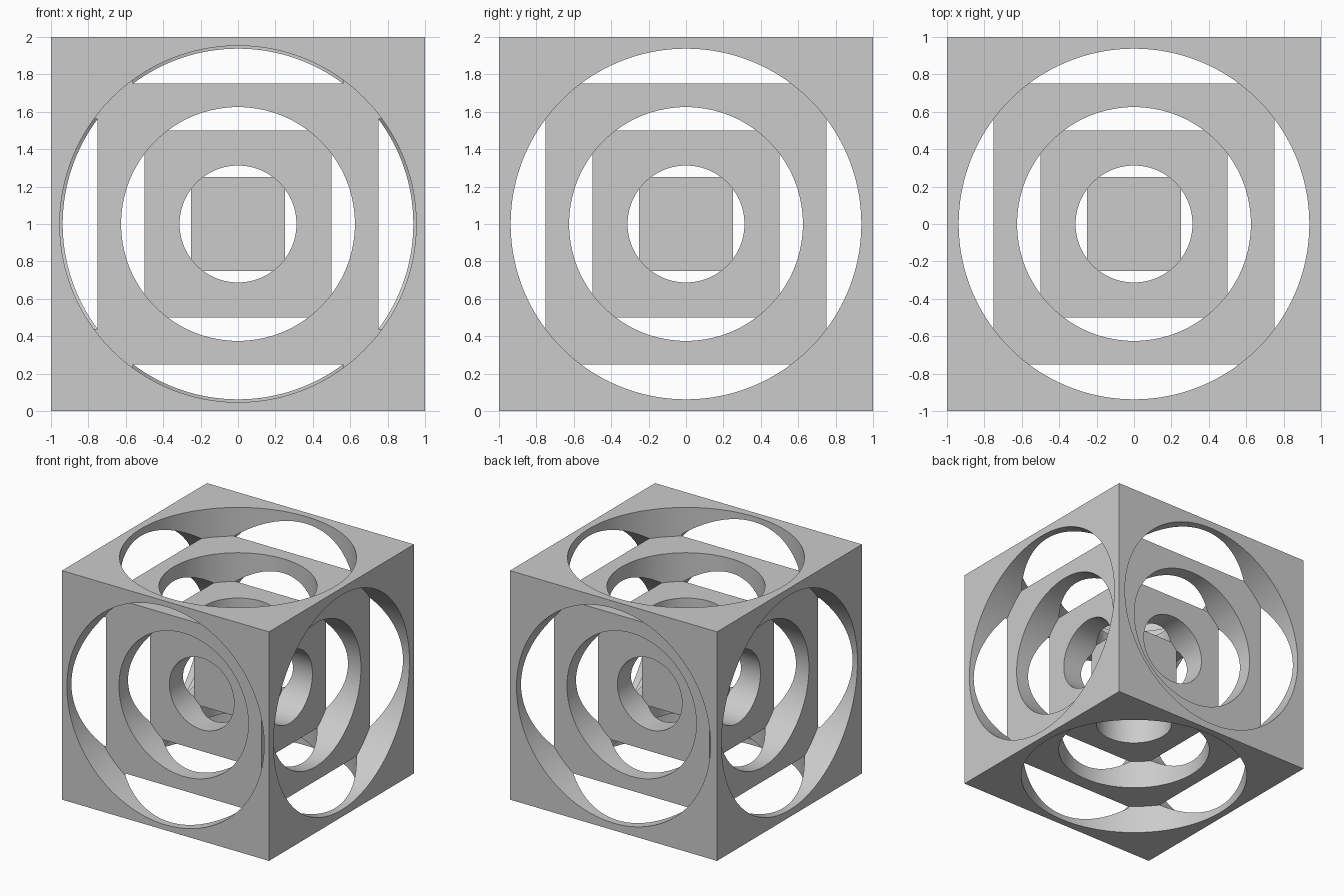
import bpy, bmesh, math
from mathutils import Matrix, Vector

if "Cube" in bpy.data.objects:
    bpy.data.objects.remove(bpy.data.objects["Cube"], do_unlink=True)

LEVELS = 3          # bored shells around the solid core
STEP = 0.25         # half-size difference between nested cubes
BORE = 0.3125       # bore radius added with each level
CENTRE = Vector((0, 0, 1))

grey = bpy.data.materials.new("plain grey")
grey.use_nodes = True
colour = (0.6, 0.6, 0.6, 1)
grey.diffuse_color = colour
grey.node_tree.nodes["Principled BSDF"].inputs["Base Color"].default_value = colour


def new_object(name, bm):
    mesh = bpy.data.meshes.new(name)
    bm.to_mesh(mesh)
    bm.free()
    mesh.materials.append(grey)
    obj = bpy.data.objects.new(name, mesh)
    bpy.context.collection.objects.link(obj)
    return obj


def stepped_bore(name, direction, outer_radius):
    """Lathed cutter whose steps leave the faces of the nested cubes."""
    profile = [(0, STEP)]
    for level in range(1, LEVELS + 1):
        radius = outer_radius if level == LEVELS else BORE * level
        top = STEP * (level + 1) + (0.1 if level == LEVELS else 0)
        profile += [(radius, STEP * level), (radius, top)]
    profile.append((0, profile[-1][1]))

    bm = bmesh.new()
    verts = [bm.verts.new((r, 0, z)) for r, z in profile]
    edges = [bm.edges.new(pair) for pair in zip(verts, verts[1:])]
    bmesh.ops.spin(bm, geom=verts + edges, cent=(0, 0, 0), axis=(0, 0, 1),
                   angle=math.tau, steps=128)
    bmesh.ops.remove_doubles(bm, verts=bm.verts, dist=1e-4)
    bmesh.ops.recalc_face_normals(bm, faces=bm.faces)
    turn = Vector((0, 0, 1)).rotation_difference(direction).to_matrix().to_4x4()
    bm.transform(Matrix.Translation(CENTRE) @ turn)
    cutter = new_object(name, bm)
    cutter.hide_render = True
    return cutter


# Outer block
bm = bmesh.new()
bmesh.ops.create_cube(bm, size=2, matrix=Matrix.Translation(CENTRE))
body = new_object("nested_cubes", bm)

# One stepped bore into each face; the front opening is slightly wider
bores = {
    "front": (0, -1, 0), "back": (0, 1, 0),
    "left": (1, 0, 0), "right": (-1, 0, 0),
    "top": (0, 0, 1), "bottom": (0, 0, -1),
}
bpy.ops.object.select_all(action="DESELECT")
body.select_set(True)
bpy.context.view_layer.objects.active = body
for side, direction in bores.items():
    radius = 0.953 if side == "front" else BORE * LEVELS
    cutter = stepped_bore(side + "_bore", Vector(direction), radius)
    cut = body.modifiers.new(side + "_cut", "BOOLEAN")
    cut.operation = "DIFFERENCE"
    cut.solver = "EXACT"
    cut.object = cutter
    bpy.ops.object.modifier_apply(modifier=cut.name)
    bpy.data.objects.remove(cutter, do_unlink=True)

# Smooth bore walls, crisp edges
bpy.ops.object.shade_smooth_by_angle(angle=math.radians(30))
